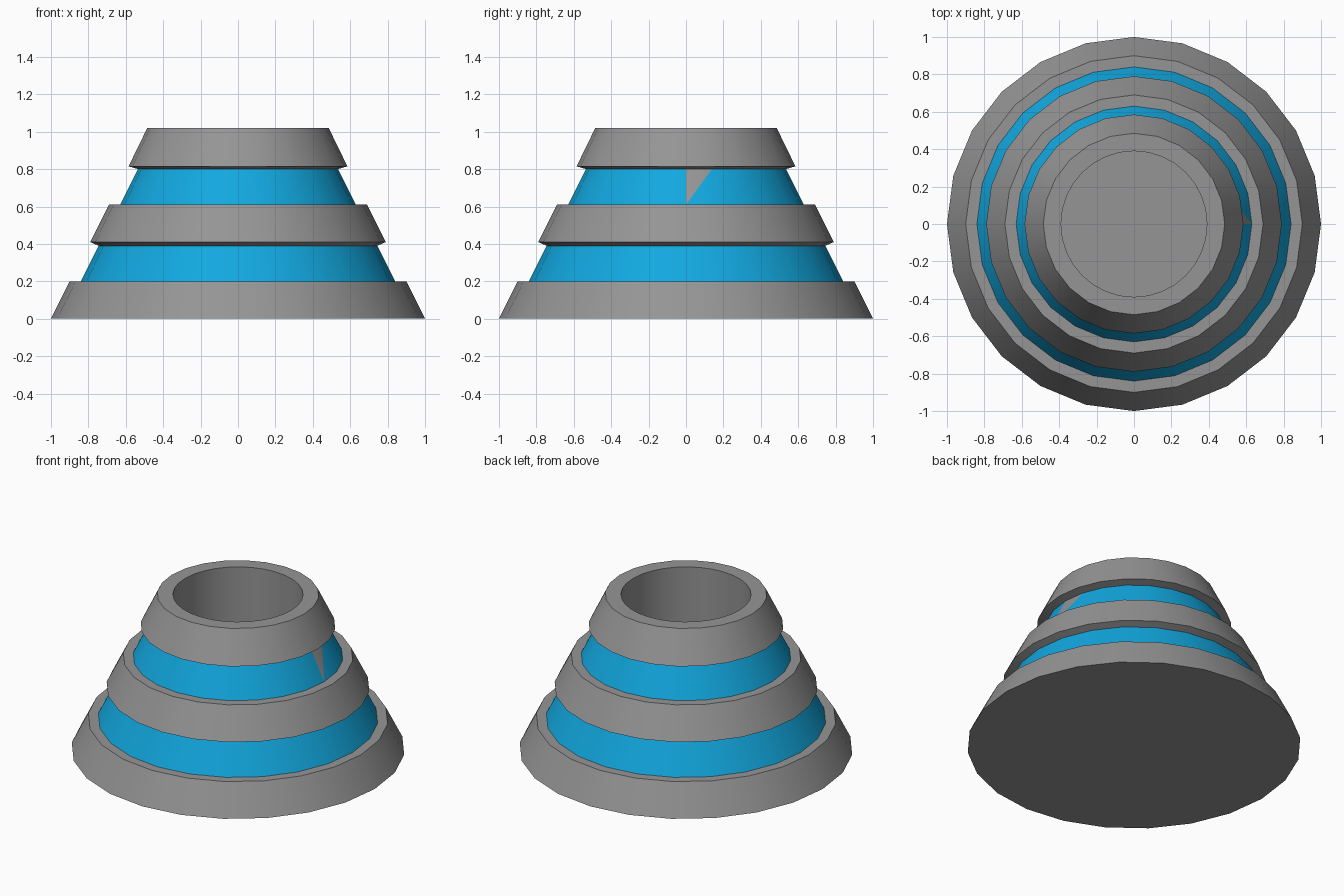
import bpy, bmesh
from math import sin, cos, tau, radians

if "Cube" in bpy.data.objects:
    bpy.data.objects.remove(bpy.data.objects["Cube"])

SIDES, WELL_SIDES = 24, 32


def make_material(name, colour):
    mat = bpy.data.materials.new(name)
    mat.use_nodes = True
    mat.diffuse_color = colour
    mat.node_tree.nodes["Principled BSDF"].inputs["Base Color"].default_value = colour
    return mat


grey = make_material("grey", (0.30, 0.30, 0.30, 1))
blue = make_material("bright blue", (0.006, 0.39, 0.74, 1))

bm = bmesh.new()


def ring(radius, z, sides):
    return [bm.verts.new((radius * cos(tau * i / sides), radius * sin(tau * i / sides), z))
            for i in range(sides)]


def skin(low, high, material_index=0):
    n = len(low)
    faces = []
    for i in range(n):
        j = (i + 1) % n
        face = bm.faces.new((low[i], low[j], high[j], high[i]))
        face.material_index = material_index
        faces.append(face)
    return faces


# Stepped outer wall: radius, height, and colour of the band above each point
profile = [(1.0, 0.0, 0), (0.9, 0.2, 0), (0.84, 0.2, 1), (0.745, 0.39, 0),
           (0.79, 0.41, 0), (0.69, 0.61, 0), (0.63, 0.61, 1), (0.535, 0.8, 0),
           (0.585, 0.815, 0), (0.485, 1.02, 0)]
rings = [ring(r, z, SIDES) for r, z, _ in profile]
bands = [skin(rings[k], rings[k + 1], profile[k][2]) for k in range(len(rings) - 1)]
bm.faces.new(rings[0][::-1])

# Grey chip: one triangle of the upper blue band
low, high = rings[6], rings[7]
bm.faces.remove(bands[6][0])
bm.faces.new((low[0], low[1], high[1])).material_index = 1
bm.faces.new((low[0], high[1], high[0])).material_index = 0

# Round well sunk into the top
well_top = ring(0.39, 1.02, WELL_SIDES)
well_floor = ring(0.39, 0.2, WELL_SIDES)
skin(well_top, well_floor)
bm.faces.new(well_floor)

# Flat rim between the outer wall and the well
rim_edges = [bm.edges.get((loop[i - 1], loop[i]))
             for loop in (rings[-1], well_top) for i in range(len(loop))]
bmesh.ops.bridge_loops(bm, edges=rim_edges)
bmesh.ops.recalc_face_normals(bm, faces=bm.faces)

mesh = bpy.data.meshes.new("stepped_cone")
bm.to_mesh(mesh)
bm.free()
mesh.materials.append(grey)
mesh.materials.append(blue)
body = bpy.data.objects.new("stepped_cone", mesh)
bpy.context.collection.objects.link(body)

# Smooth round the sides, sharp at the steps
bpy.ops.object.select_all(action="DESELECT")
body.select_set(True)
bpy.context.view_layer.objects.active = body
bpy.ops.object.shade_smooth_by_angle(angle=radians(30))
